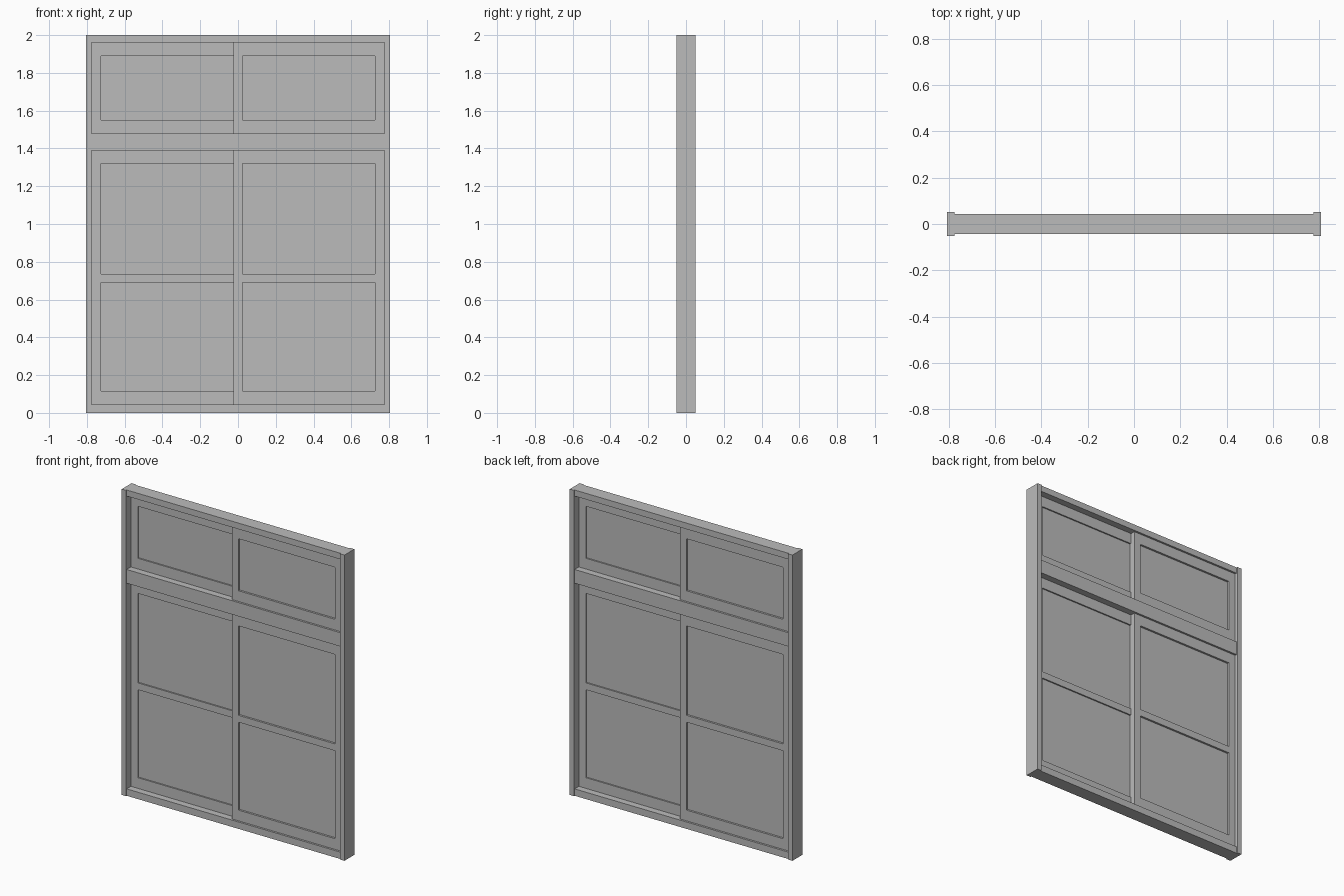
import bpy

cube = bpy.data.objects.get("Cube")
if cube:
    bpy.data.objects.remove(cube, do_unlink=True)

# One grey finish for the whole window
grey = bpy.data.materials.new("plain grey")
grey.use_nodes = True
colour = (0.5, 0.5, 0.5, 1.0)
grey.diffuse_color = colour
grey.node_tree.nodes["Principled BSDF"].inputs["Base Color"].default_value = colour


def box(name, x0, x1, y0, y1, z0, z1):
    """Box between two corners."""
    bpy.ops.mesh.primitive_cube_add(
        size=1, location=((x0 + x1) / 2, (y0 + y1) / 2, (z0 + z1) / 2))
    ob = bpy.context.object
    ob.name = name
    ob.scale = (x1 - x0, y1 - y0, z1 - z0)
    bpy.ops.object.transform_apply(location=False, rotation=False, scale=True)
    ob.data.materials.append(grey)
    return ob


HALF_W, INNER = 0.806, 0.775      # outer and inner half width of the frame
JAMB_Y, RAIL_Y = 0.051, 0.044     # half depths of jambs and cross rails
STILE, RAIL = 0.05, 0.07          # sash member widths
SASH_Y = 0.031                    # outer face of each sash
GLASS_Y = (0.009, 0.018)          # pane depth within a sash

# Outer frame
box("right_jamb", -HALF_W, -INNER, -JAMB_Y, JAMB_Y, 0, 2)
box("left_jamb", INNER, HALF_W, -JAMB_Y, JAMB_Y, 0, 2)
for name, z0, z1 in (("sill", 0, 0.045), ("transom", 1.39, 1.48), ("head", 1.96, 2)):
    box(name, -INNER, INNER, -RAIL_Y, RAIL_Y, z0, z1)


def sash(name, side, z0, z1, muntin=None):
    """Sliding sash: side +1 is the front left one, -1 the back right one."""
    def part(label, a, b, y0, y1, low, high):
        xs = sorted((side * a, side * b))
        ys = sorted((-side * y0, -side * y1))
        box(f"{name}_{label}", *xs, *ys, low, high)

    inner, outer = -STILE / 2 + 0.002, INNER
    part("meeting_stile", inner, STILE / 2, 0, SASH_Y, z0, z1)
    part("outer_stile", outer - STILE, outer, 0, SASH_Y, z0, z1)
    rails = [("bottom_rail", z0, z0 + RAIL), ("top_rail", z1 - RAIL, z1)]
    if muntin:
        rails.append(("muntin", *muntin))
    for label, low, high in rails:
        part(label, STILE / 2, outer - STILE, 0, SASH_Y, low, high)
    part("pane", STILE / 2, outer - STILE, *GLASS_Y, z0 + RAIL, z1 - RAIL)


# Two staggered sashes in each opening
for label, side in (("front", 1), ("back", -1)):
    sash(f"lower_{label}_sash", side, 0.045, 1.39, (0.69, 0.735))
    sash(f"upper_{label}_sash", side, 1.48, 1.96)
